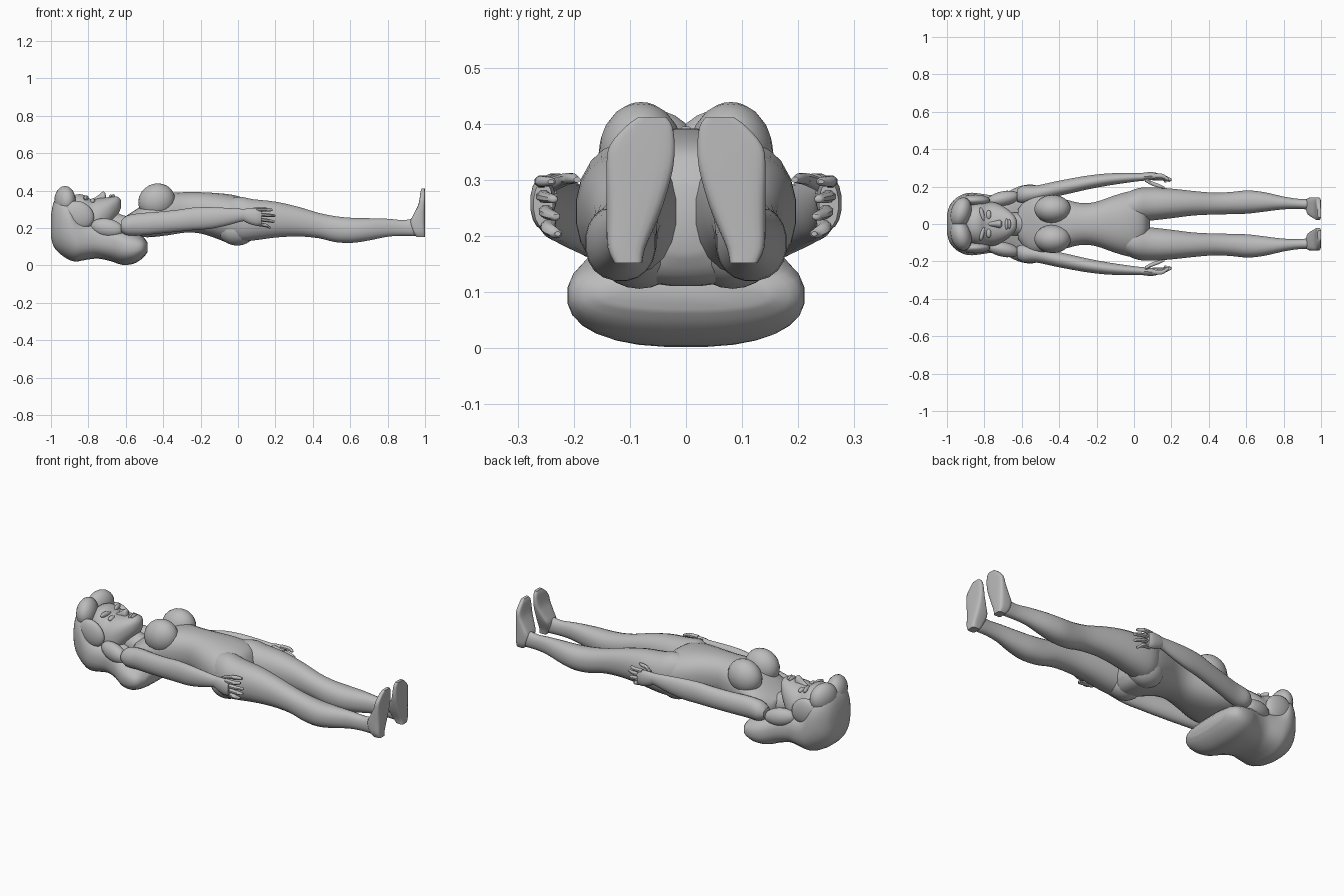
import bpy, bmesh, math
from mathutils import Matrix, Vector

cube = bpy.data.objects.get("Cube")
if cube:
    bpy.data.objects.remove(cube, do_unlink=True)

clay = bpy.data.materials.new("clay grey")
clay.use_nodes = True
COLOUR = (0.5, 0.5, 0.5, 1)
clay.diffuse_color = COLOUR
clay.node_tree.nodes["Principled BSDF"].inputs["Base Color"].default_value = COLOUR


def finish(name, bm):
    bmesh.ops.recalc_face_normals(bm, faces=bm.faces)
    me = bpy.data.meshes.new(name)
    bm.to_mesh(me)
    bm.free()
    me.materials.append(clay)
    ob = bpy.data.objects.new(name, me)
    bpy.context.collection.objects.link(ob)
    bpy.ops.object.select_all(action='DESELECT')
    ob.select_set(True)
    bpy.context.view_layer.objects.active = ob
    bpy.ops.object.shade_smooth_by_angle(angle=math.radians(45))
    return ob


def spline(rings, steps):
    """Catmull-Rom interpolation through the rings."""
    out = []
    for i in range(len(rings) - 1):
        p = [Vector(rings[min(max(i + k, 0), len(rings) - 1)]) for k in (-1, 0, 1, 2)]
        for s in range(steps):
            t = s / steps
            out.append(0.5 * (2 * p[1] + (p[2] - p[0]) * t
                              + (2 * p[0] - 5 * p[1] + 4 * p[2] - p[3]) * t * t
                              + (3 * p[1] - p[0] - 3 * p[2] + p[3]) * t ** 3))
    return out + [Vector(rings[-1])]


def loft(name, rings, side=1, power=1.0, n=20, steps=3, axis='X'):
    """Skin rings (position, low u, high u, low v, high v) along X (u=y, v=z) or Z (u=x, v=y)."""
    bm = bmesh.new()
    loops = []
    for w, u0, u1, v0, v1 in spline([Vector(r) for r in rings], steps):
        loop = []
        for k in range(n):
            a = 2 * math.pi * (k + 0.5) / n
            c, s = math.cos(a), math.sin(a)
            u = (u0 + u1) / 2 + (u1 - u0) / 2 * math.copysign(abs(c) ** power, c)
            v = (v0 + v1) / 2 + (v1 - v0) / 2 * math.copysign(abs(s) ** power, s)
            co = (w, u * side, v) if axis == 'X' else (u, v * side, w)
            loop.append(bm.verts.new(co))
        loops.append(loop)
    for a, b in zip(loops, loops[1:]):
        for k in range(n):
            bm.faces.new((a[k], a[(k + 1) % n], b[(k + 1) % n], b[k]))
    bm.faces.new(loops[0])
    bm.faces.new(loops[-1])
    return finish(name, bm)


def blob(name, centre, radii, pitch=0, yaw=0):
    """Ellipsoid, pitched about y and yawed about z (degrees)."""
    bm = bmesh.new()
    m = (Matrix.Translation(centre) @ Matrix.Rotation(math.radians(yaw), 4, 'Z')
         @ Matrix.Rotation(math.radians(pitch), 4, 'Y') @ Matrix.Diagonal((*radii, 1)))
    bmesh.ops.create_uvsphere(bm, u_segments=20, v_segments=12, radius=1, matrix=m)
    return finish(name, bm)


def sym(rings):
    """Rings given as (x, half width, low z, high z)."""
    return [(x, -h, h, a, b) for x, h, a, b in rings]


# Torso, from neck root to crotch
loft("torso", sym([
    (-.62, .08, .16, .25), (-.56, .15, .155, .29), (-.48, .155, .15, .34),
    (-.38, .135, .16, .385), (-.28, .112, .175, .392), (-.2, .12, .17, .392),
    (-.12, .148, .145, .388), (-.04, .172, .115, .38), (.02, .175, .112, .365),
    (.06, .12, .13, .34), (.085, .05, .17, .29)]), power=.85, n=28)

# Neck and head, with the face turned up
loft("neck", sym([(-.74, .07, .12, .29), (-.66, .062, .14, .285),
                  (-.6, .065, .15, .265), (-.55, .1, .16, .27)]))
loft("head", sym([
    (-.93, .06, .15, .33), (-.88, .105, .1, .375), (-.83, .12, .1, .38),
    (-.785, .12, .1, .355), (-.74, .115, .12, .36), (-.69, .09, .2, .366),
    (-.655, .062, .25, .37), (-.635, .038, .285, .362), (-.625, .015, .31, .345)]),
    power=.85, n=24)
loft("nose", sym([(-.79, .012, .32, .348), (-.75, .015, .33, .374), (-.722, .022, .33, .396),
                  (-.71, .018, .33, .388), (-.705, .008, .335, .365)]), n=12)
blob("upper_lip", (-.681, 0, .366), (.009, .03, .013))
blob("lower_lip", (-.667, 0, .367), (.009, .026, .014))

# Hair: a broad mass behind the head that flares behind the shoulders
loft("hair", sym([
    (-1, .05, .15, .27), (-.985, .1, .1, .34), (-.95, .14, .06, .385),
    (-.905, .163, .03, .375), (-.865, .168, .02, .29), (-.82, .163, .028, .25),
    (-.75, .155, .036, .24), (-.68, .172, .022, .225), (-.62, .2, .003, .2),
    (-.56, .212, .008, .18), (-.51, .2, .038, .155), (-.485, .15, .07, .125)]),
    power=.8, n=28)

for side, word in ((-1, "front"), (1, "rear")):
    # Hair framing the face
    blob(f"{word}_fringe", (-.925, side * .06, .345), (.055, .085, .08), 0, side * -15)
    blob(f"{word}_hair_strand", (-.85, side * .127, .27), (.085, .03, .07), 35)
    blob(f"{word}_hair_lock", (-.7, side * .135, .2), (.09, .04, .05), 10, side * 12)
    # Eyes and brows
    blob(f"{word}_eye", (-.777, side * .048, .344), (.014, .026, .014))
    blob(f"{word}_brow", (-.812, side * .052, .359), (.012, .038, .016), 0, side * 12)
    # Breast
    blob(f"{word}_breast", (-.435, side * .08, .345), (.1, .076, .092), -28)
    # Buttock
    blob(f"{word}_buttock", (-.005, side * .083, .19), (.1, .085, .084))
    # Leg
    loft(f"{word}_leg", [
        (-.1, .02, .13, .18, .34), (0, .01, .186, .13, .368), (.08, .016, .197, .132, .355),
        (.2, .03, .19, .148, .342), (.32, .045, .177, .154, .315), (.43, .05, .168, .145, .282),
        (.52, .052, .172, .124, .264), (.61, .055, .18, .12, .255), (.7, .066, .17, .133, .253),
        (.8, .078, .147, .153, .25), (.88, .08, .135, .158, .243), (.94, .077, .135, .157, .25),
        (.975, .08, .132, .16, .25)], side, power=.9)
    # Foot with a flat upright sole
    loft(f"{word}_foot", [
        (.152, .955, 1, .078, .128), (.18, .935, 1, .072, .14), (.23, .92, 1, .05, .142),
        (.27, .937, 1, .036, .142), (.32, .962, 1, .023, .142), (.36, .971, 1, .02, .137),
        (.395, .976, 1, .024, .108), (.412, .982, 1, .035, .085)],
        side, power=.45, axis='Z')
    # Arm
    loft(f"{word}_arm", [
        (-.625, .12, .185, .18, .24), (-.59, .11, .206, .16, .268), (-.52, .12, .207, .16, .28),
        (-.42, .145, .228, .17, .288), (-.32, .168, .247, .18, .298), (-.24, .186, .26, .188, .31),
        (-.15, .203, .27, .195, .312), (-.06, .217, .273, .213, .308), (.02, .228, .272, .235, .303),
        (.05, .23, .272, .235, .303)], side)
    # Hand: palm, four fingers and thumb
    loft(f"{word}_palm", [
        (.025, .232, .27, .24, .3), (.06, .232, .276, .222, .306), (.1, .235, .278, .212, .305),
        (.125, .237, .272, .215, .298)], side, n=14)
    for i, (z, tip) in enumerate(((.297, .185), (.272, .2), (.247, .195), (.222, .175))):
        y, drop = .256 - .004 * i, -.006 * i
        loft(f"{word}_finger_{i + 1}", [
            (.1, y - .013, y + .013, z - .012, z + .012),
            (.15, y - .012, y + .014, z + drop / 2 - .01, z + drop / 2 + .011),
            (tip - .008, y - .024, y - .004, z + drop - .008, z + drop + .008),
            (tip, y - .021, y - .01, z + drop - .004, z + drop + .004)], side, n=8)
    loft(f"{word}_thumb", [
        (.06, .225, .25, .28, .304), (.1, .203, .228, .29, .312), (.14, .192, .212, .293, .312),
        (.162, .188, .2, .295, .306)], side, n=8)
